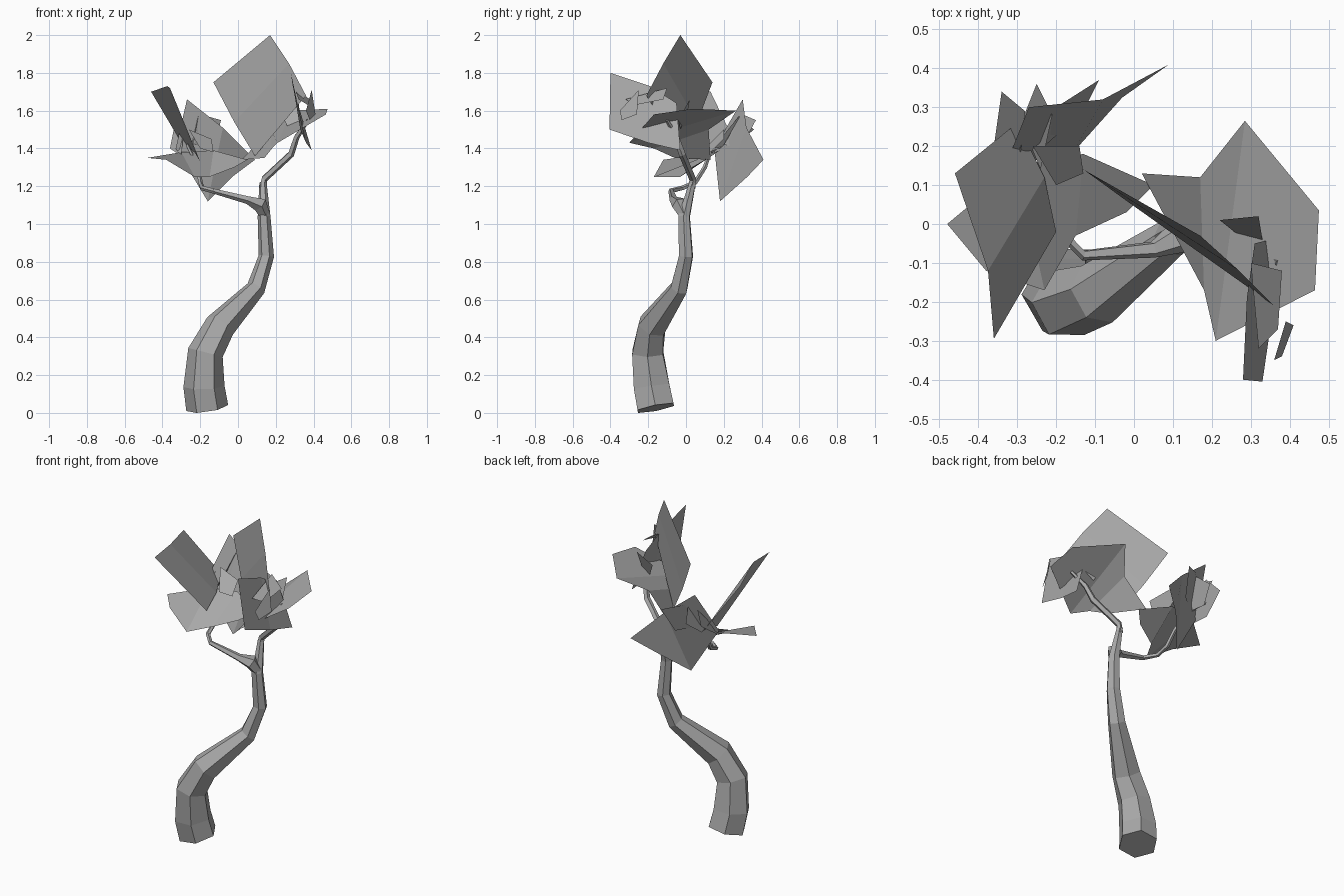
import bpy
import bmesh
from math import cos, sin, tau
from mathutils import Vector

default_cube = bpy.data.objects.get("Cube")
if default_cube:
    bpy.data.objects.remove(default_cube, do_unlink=True)

# One plain grey for bark and foliage
grey = bpy.data.materials.new("plain grey")
grey.use_nodes = True
grey.diffuse_color = (.4, .4, .4, 1)
shader_node = grey.node_tree.nodes["Principled BSDF"]
shader_node.inputs["Base Color"].default_value = grey.diffuse_color
shader_node.inputs["Roughness"].default_value = .9


def finish(name, bm):
    """Turn a bmesh into a flat shaded, grey object."""
    mesh = bpy.data.meshes.new(name)
    bm.to_mesh(mesh)
    bm.free()
    mesh.materials.append(grey)
    part = bpy.data.objects.new(name, mesh)
    bpy.context.collection.objects.link(part)
    return part


def limb(name, sides, stations):
    """Tapered tube along a path; every station is x, y, z, radius."""
    centres = [Vector(station[:3]) for station in stations]
    last = len(centres) - 1
    bm = bmesh.new()
    across = Vector((1, 0, 0))
    rings = []
    for i, centre in enumerate(centres):
        before = centres[max(i - 1, 0)]
        after = centres[min(i + 1, last)]
        along = (after - before).normalized()
        # Carry the previous ring direction along, so the tube does not twist
        across = (across - along * across.dot(along)).normalized()
        other = along.cross(across)
        radius = stations[i][3]
        ring = []
        for k in range(sides):
            angle = tau * k / sides
            offset = across * cos(angle) + other * sin(angle)
            ring.append(bm.verts.new(centre + offset * radius))
        rings.append(ring)
    for lower, upper in zip(rings, rings[1:]):
        for k in range(sides):
            n = (k + 1) % sides
            bm.faces.new((lower[k], lower[n], upper[n], upper[k]))
    bm.faces.new(list(reversed(rings[0])))
    bm.faces.new(rings[-1])
    return finish(name, bm)


def leaf(name, left_edge, right_edge):
    """Folded sheet strung between two edges; each point pair is a fold."""
    bm = bmesh.new()
    left = [bm.verts.new(point) for point in left_edge]
    right = [bm.verts.new(point) for point in right_edge]
    for i in range(len(left) - 1):
        bm.faces.new((left[i], right[i], right[i + 1], left[i + 1]))
    return finish(name, bm)


# Curving six-sided trunk
limb("trunk", 6, [
    (-.163, -.16, .026, .112), (-.18, -.182, .14, .109),
    (-.172, -.203, .32, .094), (-.095, -.18, .46, .083),
    (.095, -.037, .66, .051), (.15, 0, .83, .041),
    (.138, -.01, 1.04, .034), (.132, .035, 1.22, .019)])

# Branch that carries the upper crown
limb("left_branch", 5, [
    (.13, .03, 1.19, .02), (.14, .035, 1.24, .019),
    (.28, -.02, 1.37, .019), (.31, -.05, 1.46, .016),
    (.37, -.1, 1.55, .009)])

# Sideways branch that carries the lower crown
limb("right_branch", 5, [
    (.14, -.01, 1.05, .03), (.115, -.035, 1.105, .042),
    (.05, -.065, 1.128, .022), (-.13, -.08, 1.175, .014),
    (-.19, -.02, 1.19, .013), (-.2, .05, 1.22, .013),
    (-.21, .1, 1.3, .012), (-.27, .14, 1.42, .008)])

# Upper crown: big upright sheet
leaf("upright_leaf",
     [(-.13, .14, 1.75), (-.02, .06, 1.54), (.09, -.01, 1.36)],
     [(.17, -.03, 2), (.27, -.12, 1.85), (.36, -.21, 1.68)])

# Upper crown: wide sheet rising outwards
leaf("spreading_leaf",
     [(.02, .13, 1.34), (.17, .12, 1.5), (.285, .265, 1.6),
      (.475, .035, 1.61)],
     [(.14, -.06, 1.35), (.18, -.17, 1.4), (.21, -.3, 1.43),
      (.465, -.17, 1.58)])

# Upper crown: steep sheet at the front
leaf("front_leaf",
     [(.28, -.4, 1.8), (.29, -.19, 1.73), (.31, -.05, 1.64)],
     [(.33, -.405, 1.5), (.36, -.2, 1.43), (.39, -.03, 1.39)])

# Lower crown: back sheet reaching inwards
leaf("back_leaf",
     [(.09, .41, 1.34), (-.08, .32, 1.51), (-.27, .3, 1.66)],
     [(-.03, .325, 1.25), (-.16, .18, 1.12), (-.33, .15, 1.4)])

# Lower crown: nearly level sheet
leaf("level_leaf",
     [(.05, .1, 1.34), (-.13, .18, 1.39), (-.3, .15, 1.38), (-.48, 0, 1.35)],
     [(-.02, .03, 1.3), (-.15, -.03, 1.25), (-.23, -.17, 1.25),
      (-.38, -.12, 1.34)])

# Lower crown: steep outer sheet
leaf("outer_leaf",
     [(-.36, -.295, 1.72), (-.375, -.12, 1.73), (-.46, .13, 1.7)],
     [(-.2, -.02, 1.33), (-.23, .12, 1.38), (-.3, .26, 1.43)])

# Small folded leaflets tucked inside both crowns
small_leaflets = [
    ((-.34, .34, 1.5), (-.28, .29, 1.57), (-.3, .1, 1.36), (-.36, .2, 1.4)),
    ((-.25, .36, 1.5), (-.21, .28, 1.57), (-.24, .14, 1.4), (-.29, .26, 1.42)),
    ((-.2, .3, 1.58), (-.09, .37, 1.55), (-.13, .29, 1.4), (-.23, .2, 1.42)),
    ((-.26, .2, 1.5), (-.14, .2, 1.45), (-.13, .13, 1.38), (-.2, .1, 1.4)),
    ((.3, -.1, 1.72), (.38, -.12, 1.66), (.37, -.27, 1.63), (.32, -.32, 1.66)),
    ((.39, -.25, 1.71), (.41, -.26, 1.58), (.38, -.34, 1.55), (.36, -.35, 1.6)),
    ((.22, .01, 1.6), (.32, .02, 1.66), (.33, -.04, 1.55), (.27, -.03, 1.5))]
for number, (a, b, c, d) in enumerate(small_leaflets, start=1):
    leaf(f"leaflet_{number}", [a, d], [b, c])
